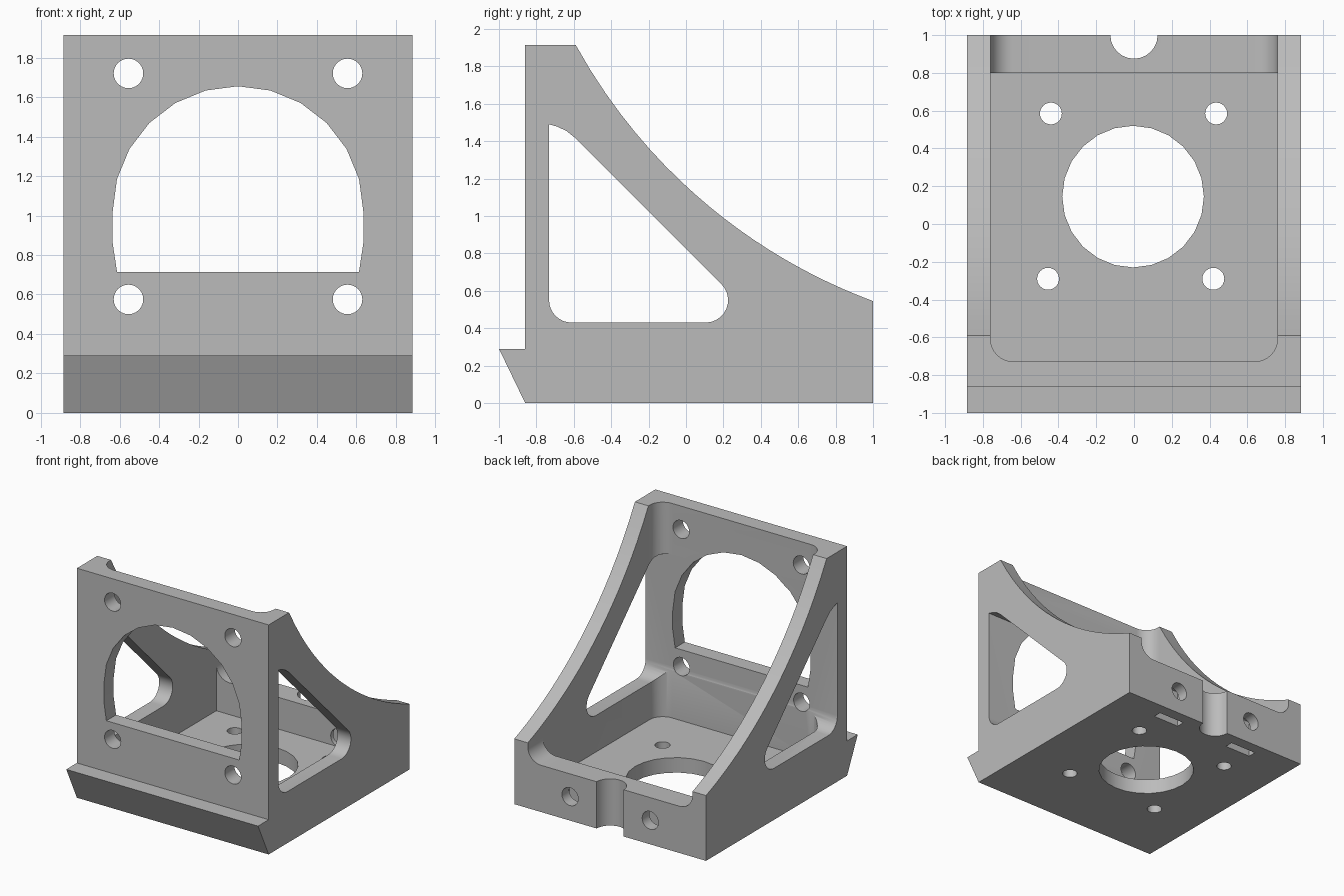
import bpy, bmesh
from math import sin, cos, radians, sqrt

cube = bpy.data.objects.get("Cube")
if cube:
    bpy.data.objects.remove(cube, do_unlink=True)

grey = bpy.data.materials.new("plain grey")
grey.use_nodes = True
colour = (0.5, 0.5, 0.5, 1)
grey.diffuse_color = colour
grey.node_tree.nodes["Principled BSDF"].inputs["Base Color"].default_value = colour


def arc(cx, cy, r, start, end, steps):
    """Points along an arc, angles in degrees."""
    angles = [radians(start + (end - start) * i / steps) for i in range(steps + 1)]
    return [(cx + r * cos(a), cy + r * sin(a)) for a in angles]


def circle(cx, cy, r, sides=24):
    return arc(cx, cy, r, 0, 360, sides)[:-1]


def mirrored(half):
    """Close a right-hand half outline with its reflection."""
    return half + [(-u, v) for u, v in reversed(half)]


def prism(name, outline, axis, low, high):
    """Extrude a flat outline along an axis."""
    place = {"X": lambda u, v, d: (d, u, v),
             "Y": lambda u, v, d: (u, d, v),
             "Z": lambda u, v, d: (u, v, d)}[axis]
    bm = bmesh.new()
    rings = [[bm.verts.new(place(u, v, d)) for u, v in outline] for d in (low, high)]
    for ring in rings:
        bm.faces.new(ring)
    n = len(outline)
    for i in range(n):
        j = (i + 1) % n
        bm.faces.new((rings[0][i], rings[0][j], rings[1][j], rings[1][i]))
    bmesh.ops.recalc_face_normals(bm, faces=bm.faces)
    mesh = bpy.data.meshes.new(name)
    bm.to_mesh(mesh)
    bm.free()
    mesh.materials.append(grey)
    obj = bpy.data.objects.new(name, mesh)
    bpy.context.collection.objects.link(obj)
    return obj


def cut(outline, axis, low, high):
    """Subtract a prism from the bracket."""
    cutter = prism("cutter", outline, axis, low, high)
    cutter.hide_render = True
    mod = bracket.modifiers.new("cut", "BOOLEAN")
    mod.operation = "DIFFERENCE"
    mod.solver = "EXACT"
    mod.object = cutter
    bpy.context.view_layer.objects.active = bracket
    bpy.ops.object.modifier_apply(modifier=mod.name)
    bpy.data.objects.remove(cutter, do_unlink=True)


# Body: side profile with a swept concave back and a front lip
sweep = []
for i in range(21):
    y = 1 - 1.59 * i / 20
    sweep.append((y, 3.368 - sqrt(3.011 ** 2 - (y - 2.047) ** 2)))
profile = [(-0.86, 0), (1, 0)] + sweep + [(-0.86, 1.915), (-0.86, 0.29), (-1, 0.29)]
bracket = prism("mounting_bracket", profile, "X", -0.885, 0.885)

# Opening over the low rear wall, with filleted lower corners
cut(mirrored(arc(0.64, 0.51, 0.12, -90, 0, 8) + [(0.76, 2.2)]), "Y", 0.5, 1.2)

# Main pocket, rounded at its front corners
cut(mirrored(arc(0.64, -0.608, 0.12, -90, 0, 8) + [(0.76, 0.8)]), "Z", 0.125, 2.3)

# Triangular side windows
window = (arc(-0.612, 0.55, 0.12, 180, 270, 8) + arc(0.105, 0.55, 0.12, -90, 45, 10)
          + [(-0.59, 1.415), (-0.64, 1.455), (-0.69, 1.478), (-0.732, 1.49)])
cut(window, "X", -1.2, 1.2)

# Arched front window
arch = [(0.613, 0.715), (0.635, 0.86)] + arc(0, 1.02, 0.635, 0, 90, 6)
cut(arch + [(-u, v) for u, v in reversed(arch[:-1])], "Y", -1.2, -0.5)

# Front wall screw holes
for x in (-0.555, 0.555):
    for z in (0.575, 1.72):
        cut(circle(x, z, 0.075), "Y", -1.2, -0.5)

# Floor bore and its four screw holes
cut(circle(-0.005, 0.145, 0.375), "Z", -0.2, 0.3)
for x, y in ((-0.44, 0.585), (0.435, 0.585), (-0.455, -0.29), (0.42, -0.29)):
    cut(circle(x, y, 0.058), "Z", -0.2, 0.3)

# Rear wall notch, screw holes and nut slots
cut(circle(0, 1, 0.125), "Z", -0.2, 0.8)
for x in (-0.37, 0.37):
    cut(circle(x, 0.2, 0.075), "Y", 0.7, 1.2)
    cut([(x - 0.12, 0.835), (x + 0.12, 0.835), (x + 0.12, 0.905), (x - 0.12, 0.905)],
        "Z", -0.2, 0.31)

# Smooth the curves, keep the edges crisp
bpy.ops.object.select_all(action="DESELECT")
bracket.select_set(True)
bpy.context.view_layer.objects.active = bracket
bpy.ops.object.shade_smooth_by_angle(angle=radians(25))
